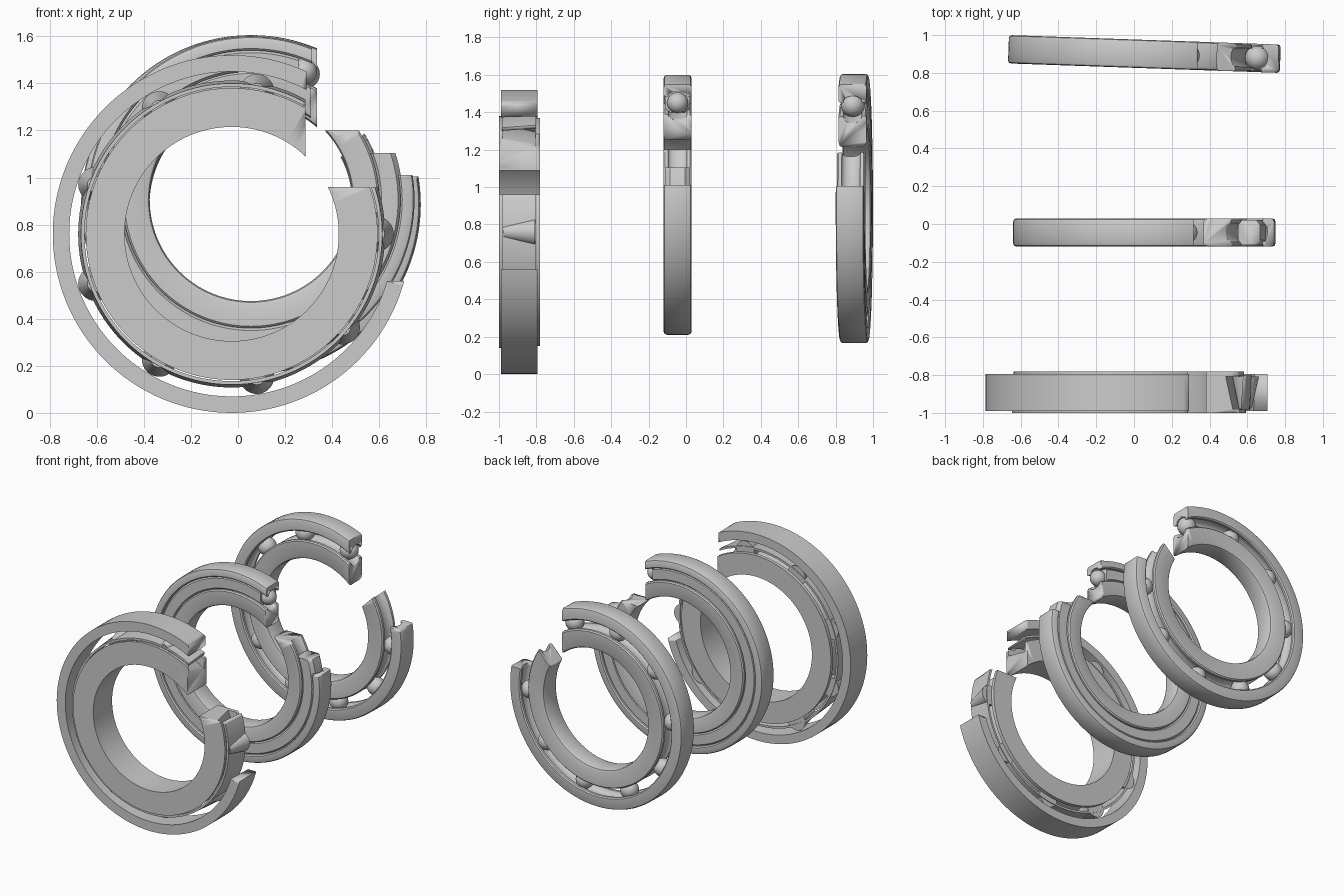
import bpy, bmesh, math
from mathutils import Matrix, Vector

if "Cube" in bpy.data.objects:
    bpy.data.objects.remove(bpy.data.objects["Cube"])


def finish(name, bm, angle=35):
    bmesh.ops.recalc_face_normals(bm, faces=bm.faces)
    me = bpy.data.meshes.new(name)
    bm.to_mesh(me)
    bm.free()
    ob = bpy.data.objects.new(name, me)
    bpy.context.collection.objects.link(ob)
    bpy.ops.object.select_all(action='DESELECT')
    ob.select_set(True)
    bpy.context.view_layer.objects.active = ob
    bpy.ops.object.shade_smooth_by_angle(angle=math.radians(angle))
    return ob


def cut(ob, poly):
    """Remove a prism whose (x, z) outline runs through all depths."""
    bm = bmesh.new()
    f = bm.faces.new([bm.verts.new((x, -2, z)) for x, z in poly])
    ext = bmesh.ops.extrude_face_region(bm, geom=[f])
    bmesh.ops.translate(bm, vec=(0, 4, 0),
                        verts=[v for v in ext['geom'] if isinstance(v, bmesh.types.BMVert)])
    cutter = finish("cutter", bm)
    cutter.hide_render = True
    mod = ob.modifiers.new("cutaway", 'BOOLEAN')
    mod.operation, mod.solver, mod.object = 'DIFFERENCE', 'EXACT', cutter
    bpy.context.view_layer.objects.active = ob
    bpy.ops.object.modifier_apply(modifier=mod.name)
    bpy.data.objects.remove(cutter)


def ring(name, profile, place, poly, n=128):
    """Revolve a closed (radius, y) profile about the y axis and cut it open."""
    bm = bmesh.new()
    loops = []
    for i in range(n):
        a = 2 * math.pi * i / n
        loops.append([bm.verts.new((r * math.cos(a), y, r * math.sin(a))) for r, y in profile])
    m = len(profile)
    for i in range(n):
        A, B = loops[i], loops[(i + 1) % n]
        for j in range(m):
            k = (j + 1) % m
            bm.faces.new((A[j], A[k], B[k], B[j]))
    bm.transform(place)
    ob = finish(name, bm)
    cut(ob, poly)
    return ob


def balls(name, place, pitch, radius, count=10, first=67.6, skip=1):
    bm = bmesh.new()
    for i in range(count):
        if i == skip:
            continue
        a = math.radians(first - i * 360 / count)
        bmesh.ops.create_uvsphere(bm, u_segments=32, v_segments=20, radius=radius,
                                  matrix=Matrix.Translation((pitch * math.cos(a), 0, pitch * math.sin(a))))
    bm.transform(place)
    finish(name, bm)


def corner(x, z):
    return [(x, z), (3, z), (3, 3), (x, 3)]


def groove(r_edge, depth, half):
    """Shoulder to shoulder arc of a ball track, depth signed."""
    return [(r_edge + depth * math.cos(t), half * math.sin(t))
            for t in [math.pi * (i / 10 - 0.5) for i in range(11)]]


def race(flat, edge, depth, h, c, half=0.05):
    """Ball race section: rounded flat side, grooved other side."""
    s = 1 if edge > flat else -1
    return ([(flat + s * c, -h), (edge - s * 0.008, -h), (edge, -h + 0.008)]
            + groove(edge, depth, half)
            + [(edge, h - 0.008), (edge - s * 0.008, h), (flat + s * c, h),
               (flat + s * c * 0.3, h - c * 0.3), (flat, h - c),
               (flat, -h + c), (flat + s * c * 0.3, -h + c * 0.3)])


# Front: tapered roller bearing
p1 = Matrix.Translation((-0.027, -0.89, 0.76))
ring("roller_outer_ring", [(0.76, -0.1), (0.76, 0.095), (0.695, 0.095), (0.69, -0.1)],
     p1, corner(0.29, 0.56))
ring("roller_inner_ring",
     [(0.455, -0.11), (0.62, -0.11), (0.62, -0.09), (0.585, -0.09), (0.55, 0.082),
      (0.61, 0.085), (0.61, 0.11), (0.455, 0.11)],
     p1, corner(0.287, 0.96))
ring("roller_cage", [(0.625, -0.095), (0.64, -0.095), (0.652, 0.088), (0.637, 0.088)],
     p1, corner(0.287, 0.96))
bm = bmesh.new()
for i in range(9):
    if i == 1:
        continue
    a = math.radians(40 * i)
    m = (Matrix.Rotation(-a, 4, 'Y') @ Matrix.Translation((0.615, -0.002, 0))
         @ Matrix.Rotation(math.radians(-90), 4, 'X'))
    bmesh.ops.create_cone(bm, cap_ends=True, segments=32, radius1=0.035, radius2=0.074,
                          depth=0.17, matrix=m)
bm.transform(p1)
finish("tapered_rollers", bm)

# Middle: sealed ball bearing with stepped cutaway
p2 = Matrix.Translation((0.055, -0.045, 0.905))
ring("sealed_outer_ring", race(0.695, 0.635, 0.025, 0.075, 0.018), p2, corner(0.315, 1.01))
ring("sealed_inner_ring", race(0.43, 0.545, -0.025, 0.075, 0.018), p2, corner(0.31, 1.2))
ring("seal", [(0.535, -0.04), (0.555, -0.066), (0.625, -0.066), (0.645, -0.04),
              (0.645, 0.04), (0.625, 0.066), (0.555, 0.066), (0.535, 0.04)],
     p2, corner(0.26, 1.105))
balls("sealed_balls", p2, 0.59, 0.056)

# Back: open ball bearing, slightly turned
p3 = Matrix.Translation((0.055, 0.9, 0.885)) @ Matrix.Rotation(math.radians(-2), 4, 'Z')
ring("open_outer_ring", race(0.72, 0.632, 0.032, 0.075, 0.015), p3, corner(0.335, 1.005))
ring("open_inner_ring", race(0.433, 0.567, -0.032, 0.075, 0.02), p3,
     [(0.335, 0.985), (2.35, 3.0), (0.335, 3.0)])
balls("open_balls", p3, 0.6, 0.064)
